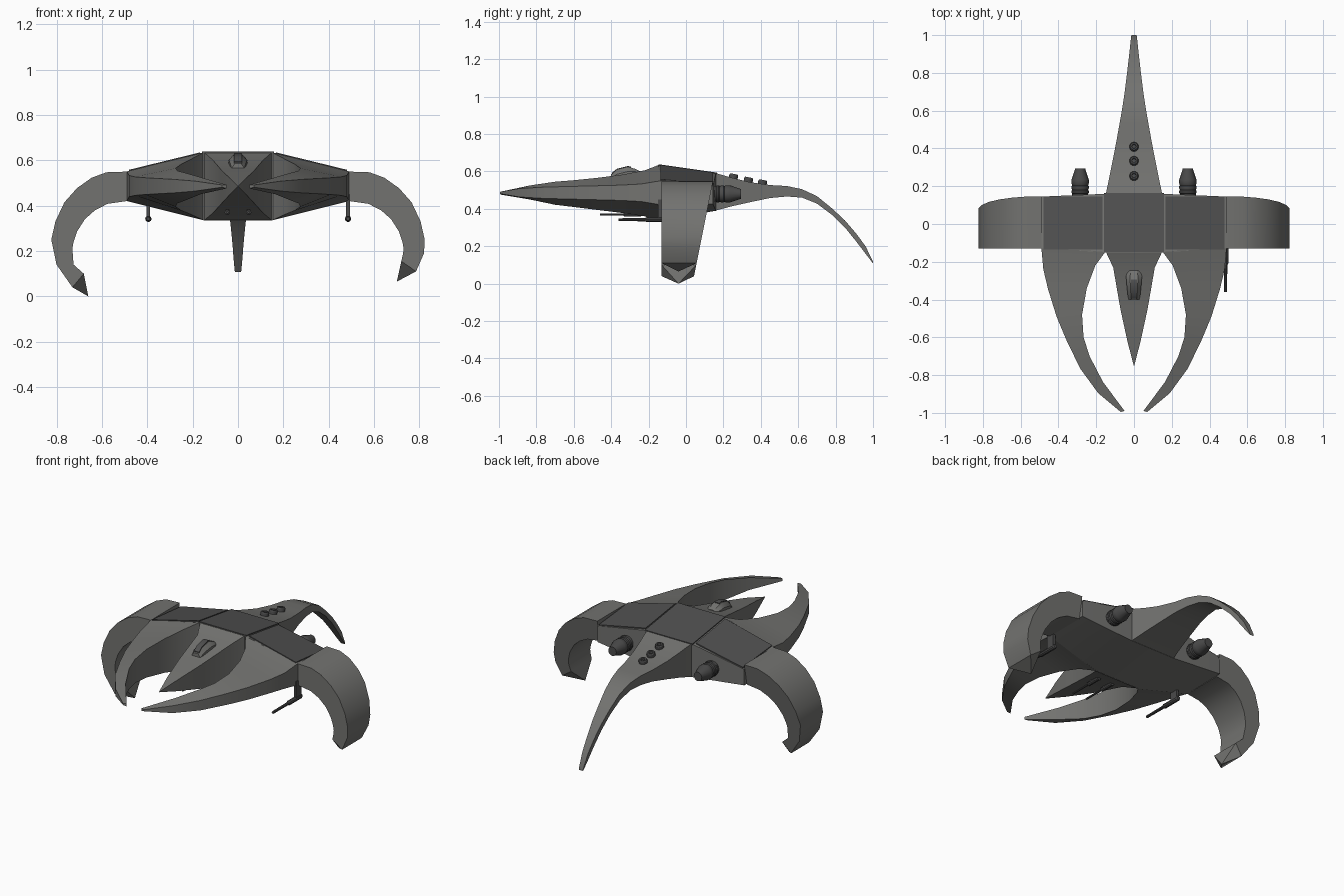
import bpy, bmesh, math
from mathutils import Vector


def material(name, rgb):
    m = bpy.data.materials.new(name)
    m.diffuse_color = (*rgb, 1)
    return m


GREY = material("hull grey", (0.17, 0.17, 0.162))
DARK = material("dark panel grey", (0.08, 0.08, 0.08))
METAL = material("gun metal", (0.07, 0.07, 0.07))


def finish(name, bm, mat, angle=28):
    bmesh.ops.recalc_face_normals(bm, faces=bm.faces)
    me = bpy.data.meshes.new(name)
    bm.to_mesh(me)
    bm.free()
    me.materials.append(mat)
    ob = bpy.data.objects.new(name, me)
    bpy.context.collection.objects.link(ob)
    bpy.ops.object.select_all(action='DESELECT')
    ob.select_set(True)
    bpy.context.view_layer.objects.active = ob
    bpy.ops.object.shade_smooth_by_angle(angle=math.radians(angle))
    return ob


def loft(name, sections, mat, apex=None, sx=1):
    """Skin a row of closed sections; the last one ends in a cap or a point."""
    bm = bmesh.new()
    rows = [[bm.verts.new((p[0] * sx, p[1], p[2])) for p in s] for s in sections]
    n = len(rows[0])
    for a, b in zip(rows, rows[1:]):
        for i in range(n):
            j = (i + 1) % n
            bm.faces.new((a[i], a[j], b[j], b[i]))
    bm.faces.new(rows[0])
    if apex:
        tip = bm.verts.new((apex[0] * sx, apex[1], apex[2]))
        for i in range(n):
            bm.faces.new((rows[-1][i], rows[-1][(i + 1) % n], tip))
    else:
        bm.faces.new(rows[-1])
    return finish(name, bm, mat)


def lathe(name, origin, axis, profile, mat, n=16):
    """Round part: profile is (distance along axis, radius)."""
    q = Vector(axis).to_track_quat('Z', 'Y')
    rows = [[Vector(origin) + q @ Vector((r * math.cos(2 * math.pi * k / n),
                                          r * math.sin(2 * math.pi * k / n), d))
             for k in range(n)] for d, r in profile]
    return loft(name, rows, mat)


def box(name, x, y, z, mat):
    return loft(name, [[(x[0], v, z[0]), (x[1], v, z[0]), (x[1], v, z[1]), (x[0], v, z[1])]
                       for v in y], mat)


def rect(w, y, zb, zt):
    return [(-w, y, zb), (w, y, zb), (w, y, zt), (-w, y, zt)]


# central hull, lofted across x
def hull_section(x):
    if abs(x) > 0.3:
        return [(x, -0.13, 0.55), (x, 0.145, 0.522), (x, 0.145, 0.425), (x, -0.13, 0.42)]
    return [(x, -0.15, 0.635), (x, 0.16, 0.59), (x, 0.16, 0.39), (x, -0.15, 0.335)]


loft("hull", [hull_section(x) for x in (-0.49, -0.15, 0.15, 0.49)], GREY)


# dark roof plates
def roof_z(x, y):
    t = (y + 0.15) / 0.31
    u = max(0, (abs(x) - 0.15) / 0.34)
    return (0.635 - 0.045 * t) * (1 - u) + (0.551 - 0.029 * t) * u


def plate(name, x0, x1, y0, y1):
    pts = [(x0, y0), (x1, y0), (x1, y1), (x0, y1)]
    loft(name, [[(x, y, roof_z(x, y) + h) for x, y in pts] for h in (-0.003, 0.006)], DARK)


plate("roof_plate_center", -0.158, 0.158, -0.148, 0.165)
plate("roof_plate_right", 0.168, 0.48, -0.135, 0.145)
plate("roof_plate_left", -0.48, -0.168, -0.135, 0.145)

# nose with stepped shoulder
loft("nose", [rect(0.15, -0.145, 0.335, 0.635), rect(0.11, -0.23, 0.368, 0.60),
              rect(0.072, -0.45, 0.41, 0.555), rect(0.035, -0.62, 0.45, 0.52)],
     GREY, apex=(0, -0.755, 0.485))

# cockpit bump on the nose
loft("cockpit", [[(-w, y, zb), (w, y, zb), (w, y, zm), (w * .5, y, zt), (-w * .5, y, zt), (-w, y, zm)]
                 for y, w, zb, zm, zt in [(-0.245, 0.03, 0.56, 0.59, 0.60), (-0.275, 0.042, 0.56, 0.60, 0.615),
                                          (-0.31, 0.04, 0.55, 0.60, 0.625), (-0.37, 0.034, 0.54, 0.585, 0.61),
                                          (-0.40, 0.028, 0.53, 0.565, 0.585)]], GREY)
loft("cockpit_window", [[(-0.017, y, z - 0.006), (0.017, y, z - 0.006), (0.017, y, z + 0.004), (-0.017, y, z + 0.004)]
                        for y, z in [(-0.295, 0.622), (-0.31, 0.625), (-0.37, 0.61), (-0.395, 0.59)]], DARK)

# curved tail stinger: y, half width, bottom, top
TAIL = [(0.155, 0.15, 0.39, 0.592), (0.25, 0.13, 0.415, 0.565), (0.34, 0.112, 0.435, 0.543),
        (0.45, 0.091, 0.458, 0.527), (0.54, 0.075, 0.466, 0.522), (0.62, 0.061, 0.46, 0.505),
        (0.70, 0.049, 0.428, 0.468), (0.78, 0.039, 0.368, 0.403), (0.85, 0.031, 0.30, 0.338),
        (0.91, 0.024, 0.226, 0.268), (0.96, 0.019, 0.16, 0.20), (1.0, 0.014, 0.108, 0.118)]
loft("tail", [rect(w, y, b, t) for y, w, b, t in TAIL], GREY)

# three round vents on the tail
for i, (y, z) in enumerate([(0.25, 0.563), (0.33, 0.545), (0.405, 0.531)]):
    lathe(f"tail_vent_{i + 1}", (0, y, z - 0.01), (0, 0.2, 1),
          [(0, 0.024), (0.028, 0.024), (0.034, 0.02), (0.034, 0.012), (0.026, 0.01)], METAL)

# front prongs: inner x, inner y, inner bottom, inner top, outer x, outer y, outer half height
PRONG = [(0.15, -0.145, 0.335, 0.635, 0.49, -0.13, 0.065),
         (0.205, -0.22, 0.36, 0.606, 0.48, -0.24, 0.047),
         (0.25, -0.34, 0.378, 0.583, 0.455, -0.345, 0.041),
         (0.275, -0.48, 0.395, 0.565, 0.41, -0.49, 0.037),
         (0.267, -0.60, 0.41, 0.553, 0.36, -0.61, 0.034),
         (0.235, -0.70, 0.422, 0.545, 0.285, -0.765, 0.03),
         (0.165, -0.835, 0.45, 0.525, 0.19, -0.895, 0.022),
         (0.05, -0.99, 0.476, 0.492, 0.07, -0.995, 0.005)]

# drooping wings: outer x, outer z, inner x, inner z
WING = [(0.49, 0.55, 0.49, 0.42), (0.58, 0.547, 0.575, 0.408), (0.645, 0.523, 0.63, 0.38),
        (0.71, 0.477, 0.675, 0.34), (0.765, 0.415, 0.71, 0.285), (0.805, 0.33, 0.725, 0.24),
        (0.823, 0.25, 0.73, 0.21)]
WING_END = {1: [(0.82, 0.19, 0.728, 0.19), (0.785, 0.11, 0.72, 0.155)],
            -1: [(0.80, 0.14, 0.725, 0.14), (0.73, 0.04, 0.68, 0.10)]}
WING_TIP = {1: (0.70, -0.04, 0.065), -1: (0.66, -0.04, 0.0)}


def rear(z):
    return 0.055 + 0.09 * (z - 0.1) / 0.45


for side, s in (("right", 1), ("left", -1)):
    loft(f"prong_{side}", [[(xi, yi, zb), (xo, yo, 0.486 - h), (xo, yo, 0.486 + h), (xi, yi, zt)]
                           for xi, yi, zb, zt, xo, yo, h in PRONG], GREY, sx=s)
    loft(f"wing_{side}", [[(xo, -0.13, zo), (xo, rear(zo), zo), (xi, rear(zi), zi), (xi, -0.13, zi)]
                          for xo, zo, xi, zi in WING + WING_END[s]], GREY, apex=WING_TIP[s], sx=s)

    # engine with ribbed collar and tapered nozzle
    lathe(f"engine_{side}", (s * 0.285, 0.12, 0.48), (0, 1, 0),
          [(0, 0.042), (0.04, 0.042), (0.045, 0.046), (0.055, 0.046), (0.06, 0.042), (0.07, 0.046),
           (0.08, 0.046), (0.085, 0.042), (0.095, 0.046), (0.115, 0.046), (0.17, 0.027),
           (0.175, 0.027)], METAL)

    # wing gun on its bracket
    x = 0.485 if s > 0 else -0.395
    box(f"gun_bracket_{side}", (x - 0.008, x + 0.008), (-0.15, -0.10), (0.34, 0.45), METAL)
    lathe(f"wing_gun_{side}", (x, -0.09, 0.342), (0, -1, 0),
          [(0, 0.01), (0.01, 0.014), (0.12, 0.014), (0.13, 0.009), (0.27, 0.008)], METAL, 10)

    # nose gun
    lathe(f"nose_gun_{side}", (s * 0.047, -0.24, 0.37), (0, -1, 0),
          [(0, 0.012), (0.09, 0.012), (0.095, 0.006), (0.22, 0.006)], METAL, 10)
    box(f"nose_gun_mount_{side}", (s * 0.047 - 0.007, s * 0.047 + 0.007), (-0.31, -0.25), (0.365, 0.40), METAL)
